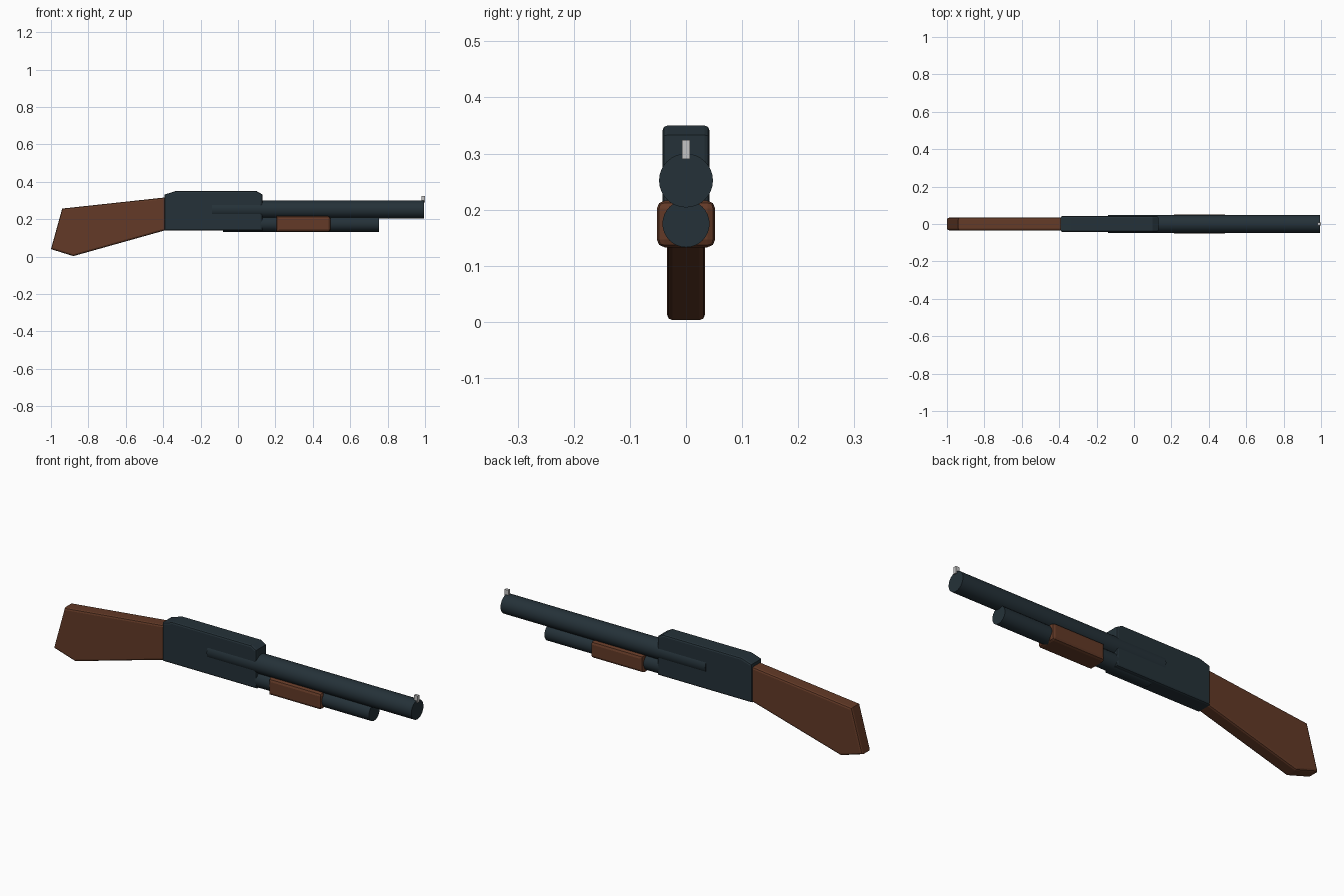
import bpy, bmesh, math

if "Cube" in bpy.data.objects:
    bpy.data.objects.remove(bpy.data.objects["Cube"])


def material(name, rgb):
    m = bpy.data.materials.new(name)
    m.diffuse_color = (*rgb, 1)
    m.use_nodes = True
    m.node_tree.nodes["Principled BSDF"].inputs["Base Color"].default_value = m.diffuse_color
    return m


STEEL = material("dark steel", (0.018, 0.031, 0.040))
WOOD = material("brown wood", (0.125, 0.042, 0.020))
SIGHT = material("light grey", (0.55, 0.55, 0.55))


def finish(bm, name, mat):
    bmesh.ops.recalc_face_normals(bm, faces=bm.faces)
    me = bpy.data.meshes.new(name)
    bm.to_mesh(me)
    bm.free()
    me.materials.append(mat)
    ob = bpy.data.objects.new(name, me)
    bpy.context.collection.objects.link(ob)
    return ob


def slab(name, profile, half, mat, bevel=0.0, segments=2, keep=None):
    """Extrude an x-z profile across y, then round the side rims
    plus any across-edges picked by keep."""
    bm = bmesh.new()
    a = [bm.verts.new((x, -half, z)) for x, z in profile]
    b = [bm.verts.new((x, half, z)) for x, z in profile]
    bm.faces.new(a)
    bm.faces.new(b[::-1])
    n = len(profile)
    for i in range(n):
        j = (i + 1) % n
        bm.faces.new((a[i], b[i], b[j], a[j]))
    if bevel:
        rim = [e for e in bm.edges
               if abs(e.verts[0].co.y - e.verts[1].co.y) < 1e-6
               or (keep and keep(e.verts[0].co))]
        bmesh.ops.bevel(bm, geom=rim, offset=bevel, segments=segments,
                        profile=0.5, affect='EDGES')
    return finish(bm, name, mat)


def tube(name, x0, x1, z, r, mat):
    bpy.ops.mesh.primitive_cylinder_add(
        vertices=32, radius=r, depth=x1 - x0,
        location=((x0 + x1) / 2, 0, z), rotation=(0, math.pi / 2, 0))
    ob = bpy.context.object
    ob.name = name
    ob.data.materials.append(mat)
    bpy.ops.object.shade_smooth_by_angle(angle=math.radians(35))


# Wooden shoulder stock
slab("stock", [(-1.0, 0.04), (-0.88, 0.003), (-0.385, 0.142),
               (-0.385, 0.317), (-0.94, 0.257)], 0.034, WOOD, 0.01)

# Receiver with sloped top corners
slab("receiver", [(-0.392, 0.14), (0.13, 0.14), (0.13, 0.333),
                  (0.10, 0.35), (-0.335, 0.35), (-0.392, 0.332)],
     0.042, STEEL, 0.009)

# Barrel and magazine tube
tube("barrel", -0.14, 0.994, 0.252, 0.048, STEEL)
tube("magazine_tube", -0.08, 0.755, 0.175, 0.042, STEEL)

# Sliding wooden grip
slab("pump_grip", [(0.205, 0.133), (0.495, 0.133),
                   (0.495, 0.216), (0.205, 0.216)],
     0.052, WOOD, 0.014, keep=lambda c: c.x > 0.4)

# Front sight
slab("front_sight", [(0.98, 0.29), (1.0, 0.29), (1.0, 0.324), (0.98, 0.324)],
     0.007, SIGHT)
